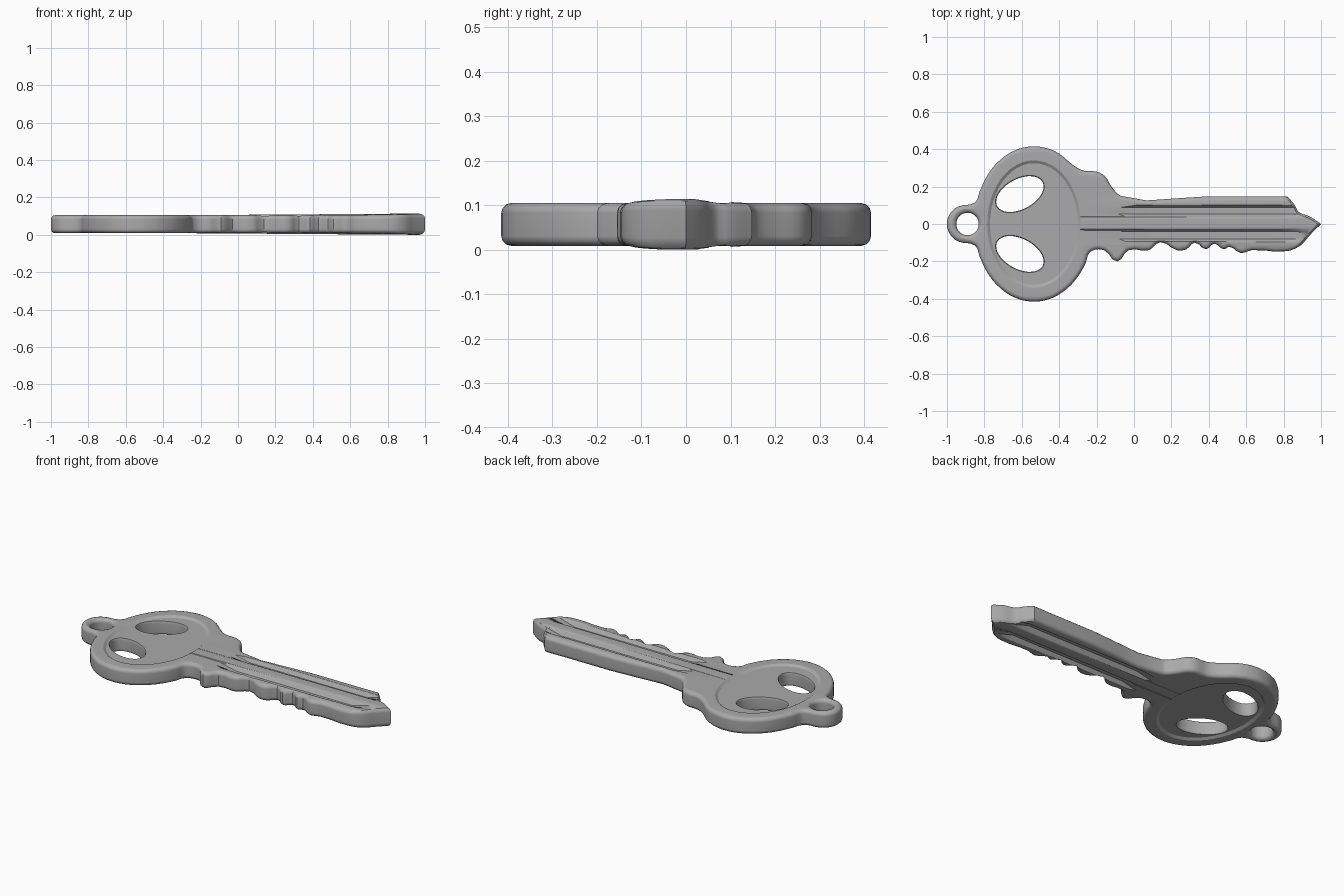
import bpy
import bmesh
from math import radians, cos, sin, pi
from mathutils import Matrix, Vector

cube = bpy.data.objects.get("Cube")
if cube:
    bpy.data.objects.remove(cube, do_unlink=True)

MID = 0.057      # mid-plane height of the key
HALF = 0.048     # half thickness
ROUND = 0.022    # edge rounding
BOW = Vector((-0.535, 0))
LUG = Vector((-0.89, 0))

metal = bpy.data.materials.new("grey metal")
metal.use_nodes = True
grey = (0.4, 0.4, 0.4, 1)
metal.diffuse_color = grey
metal.node_tree.nodes["Principled BSDF"].inputs["Base Color"].default_value = grey


def arc(centre, rx, ry, start, end, count, tilt=0):
    """Points on an elliptical arc, angles in degrees."""
    turn = Matrix.Rotation(radians(tilt), 2)
    pts = []
    for i in range(count):
        a = radians(start + (end - start) * i / (count - 1))
        pts.append(centre + turn @ Vector((rx * cos(a), ry * sin(a))))
    return pts


def add_loop(curve, pts, corners=()):
    """Closed smooth outline, with straight handles at the corners."""
    spline = curve.splines.new("BEZIER")
    spline.bezier_points.add(len(pts) - 1)
    spline.use_cyclic_u = True
    spline.resolution_u = 3
    for i, (bp, p) in enumerate(zip(spline.bezier_points, pts)):
        bp.co = (p[0], p[1], 0)
        kind = "VECTOR" if i in corners else "AUTO"
        bp.handle_left_type = bp.handle_right_type = kind


def mesh_object(name, bm):
    bmesh.ops.recalc_face_normals(bm, faces=bm.faces)
    mesh = bpy.data.meshes.new(name)
    bm.to_mesh(mesh)
    bm.free()
    obj = bpy.data.objects.new(name, mesh)
    bpy.context.collection.objects.link(obj)
    return obj


def loft(name, sections):
    """Solid through matching rings of points."""
    bm = bmesh.new()
    rings = [[bm.verts.new(p) for p in ring] for ring in sections]
    n = len(rings[0])
    for a, b in zip(rings, rings[1:]):
        for i in range(n):
            j = (i + 1) % n
            bm.faces.new((a[i], a[j], b[j], b[i]))
    bm.faces.new(rings[0])
    bm.faces.new(rings[-1])
    obj = mesh_object(name, bm)
    obj.hide_render = True
    return obj


# Key outline: tip and upper edge, bow, lug, bow again, toothed edge
upper_edge = [(1, 0), (0.94, 0.04), (0.88, 0.065), (0.86, 0.1), (0.82, 0.148),
              (0.4, 0.148), (-0.07, 0.15), (-0.12, 0.2), (-0.155, 0.255),
              (-0.2, 0.28), (-0.27, 0.285)]
toothed_edge = [(-0.235, -0.15), (-0.16, -0.14), (-0.09, -0.2), (-0.03, -0.14),
                (0.08, -0.14), (0.14, -0.097), (0.23, -0.14), (0.28, -0.135),
                (0.325, -0.1), (0.385, -0.135), (0.43, -0.105), (0.48, -0.135),
                (0.51, -0.122), (0.57, -0.155), (0.63, -0.14), (0.82, -0.145),
                (0.89, -0.115), (0.94, -0.06)]
outline = (upper_edge
           + arc(BOW, 0.32, 0.415, 50, 155, 8)
           + [(-0.85, 0.115)]
           + arc(LUG, 0.11, 0.105, 115, 245, 5)
           + [(-0.85, -0.115)]
           + arc(BOW, 0.32, 0.415, 205, 330, 9)
           + toothed_edge)

curve = bpy.data.curves.new("key outline", "CURVE")
curve.dimensions = "2D"
curve.fill_mode = "BOTH"
curve.extrude = HALF - ROUND
curve.bevel_depth = ROUND
curve.bevel_resolution = 2
curve.offset = -ROUND
add_loop(curve, outline, corners=(0, 4))

# Key ring hole and the pair of slanted oval holes
add_loop(curve, arc(LUG, 0.06, 0.06, 0, -330, 12))
for side in (1, -1):
    centre = Vector((-0.61, 0.16 * side))
    add_loop(curve, arc(centre, 0.137, 0.08, 0, -337.5, 16, tilt=28 * side))

helper = bpy.data.objects.new("outline helper", curve)
bpy.context.collection.objects.link(helper)
graph = bpy.context.evaluated_depsgraph_get()
flat = bpy.data.meshes.new_from_object(helper.evaluated_get(graph))
bm = bmesh.new()
bm.from_mesh(flat)
bmesh.ops.remove_doubles(bm, verts=bm.verts, dist=0.0003)
bmesh.ops.translate(bm, verts=bm.verts, vec=(0, 0, MID))
bpy.data.objects.remove(helper, do_unlink=True)
key = mesh_object("key", bm)

# Cutters for both faces: bow recess and two blade grooves
cutters = []
for face in (1, -1):
    rings = []
    for height, grow in ((HALF - 0.01, 0), (HALF + 0.01, 0.03)):
        z = MID + face * height
        ring = arc(BOW, 0.235 + grow, 0.325 + grow, 0, 352.5, 48)
        rings.append([(p.x, p.y, z) for p in ring])
    cutters.append(loft("bow recess cutter", rings))

    for y_mid, width in ((0.07, 0.035), (-0.06, 0.038)):
        rings = []
        for x, depth in ((-0.1, -0.004), (0.02, 0.022), (0.78, 0.022), (0.9, -0.004)):
            low = MID + face * (HALF - depth)
            high = MID + face * (HALF + 0.02)
            rings.append([(x, y_mid - width - 0.01, high), (x, y_mid - width * 0.5, low),
                          (x, y_mid + width * 0.5, low), (x, y_mid + width + 0.01, high)])
        cutters.append(loft("blade groove cutter", rings))

for cutter in cutters:
    mod = key.modifiers.new("cut", "BOOLEAN")
    mod.operation = "DIFFERENCE"
    mod.solver = "EXACT"
    mod.object = cutter

# Bake the cuts, then drop the cutters
graph = bpy.context.evaluated_depsgraph_get()
cut_mesh = bpy.data.meshes.new_from_object(key.evaluated_get(graph))
key.modifiers.clear()
key.data = cut_mesh
for cutter in cutters:
    bpy.data.objects.remove(cutter, do_unlink=True)

# Slightly swollen tip
for v in cut_mesh.vertices:
    swell = max(0, min(1, (v.co.x - 0.8) / 0.12))
    v.co.z = MID + (v.co.z - MID) * (1 + 0.18 * swell)

# Colour and shading
cut_mesh.materials.clear()
cut_mesh.materials.append(metal)
for poly in cut_mesh.polygons:
    poly.material_index = 0
bpy.ops.object.select_all(action="DESELECT")
key.select_set(True)
bpy.context.view_layer.objects.active = key
bpy.ops.object.shade_smooth_by_angle(angle=radians(32))
weighted = key.modifiers.new("weighted normals", "WEIGHTED_NORMAL")
weighted.keep_sharp = True
